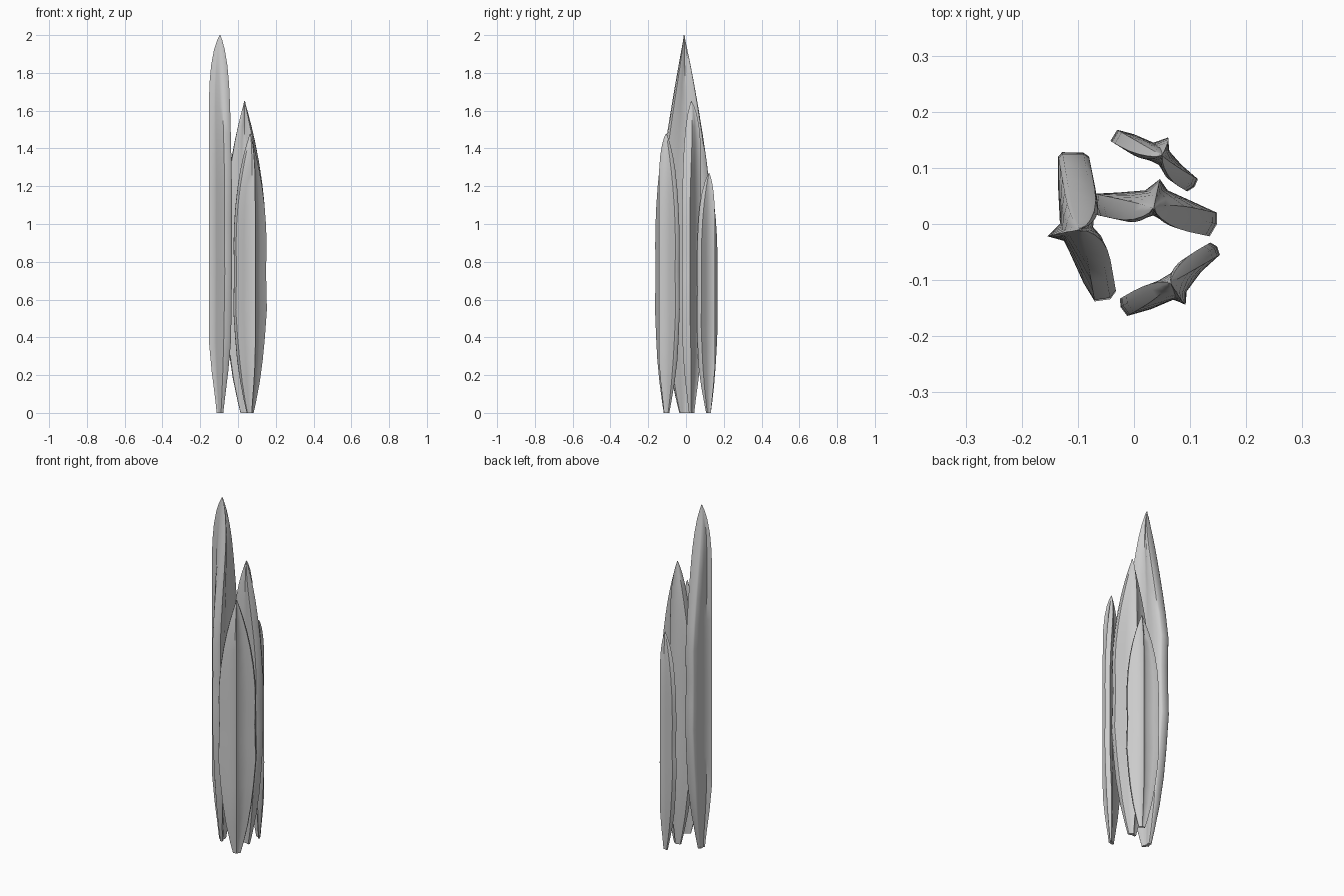
import bpy, bmesh, math
from mathutils import Vector

if "Cube" in bpy.data.objects:
    bpy.data.objects.remove(bpy.data.objects["Cube"])

grey = bpy.data.materials.new("pale grey")
grey.diffuse_color = (0.6, 0.6, 0.6, 1)
grey.use_nodes = True
grey.node_tree.nodes["Principled BSDF"].inputs["Base Color"].default_value = grey.diffuse_color

# Height fraction, width scale (lower part), depth scale
RINGS = [(0, .2, .3), (.04, .35, .45), (.11, .57, .75), (.19, .75, 1), (.27, .88, 1),
         (.37, 1, 1), (.44, .97, 1), (.51, .95, 1), (.6, .98, 1), (.67, 1, 1), (.74, 1, 1),
         (.81, 1, 1), (.87, 1, .95), (.92, 1, .8), (.96, 1, .55), (.985, 1, .28), (1, 1, .03)]


def blade(name, height, centre, angle, taper, outline):
    """Loft a folded leaf section upwards, scaling it across and along the leaf."""
    bm = bmesh.new()
    c = Vector(centre)
    u = Vector((math.cos(math.radians(angle)), math.sin(math.radians(angle))))
    v = Vector((-u.y, u.x))
    rings = []
    for t, w, d in RINGS:
        if t > .6:                                   # pointed upper part
            w = max(.98 * (1 - ((t - .6) / .4) ** taper), .02)
        ring = []
        for p in outline:
            o = Vector(p) - c
            q = c + u * o.dot(u) * w + v * o.dot(v) * d
            ring.append(bm.verts.new((q.x, q.y, t * height)))
        rings.append(ring)
    n = len(outline)
    for a, b in zip(rings, rings[1:]):
        for i in range(n):
            j = (i + 1) % n
            bm.faces.new((a[i], a[j], b[j], b[i]))
    bm.faces.new(rings[0])
    bm.faces.new(rings[-1])
    bmesh.ops.recalc_face_normals(bm, faces=bm.faces)
    me = bpy.data.meshes.new(name)
    bm.to_mesh(me)
    bm.free()
    me.materials.append(grey)
    ob = bpy.data.objects.new(name, me)
    bpy.context.collection.objects.link(ob)
    bpy.context.view_layer.objects.active = ob
    ob.select_set(True)
    bpy.ops.object.shade_smooth_by_angle(angle=math.radians(50))
    ob.select_set(False)


# Each outline runs around the folded section: one arm, ridge, other arm, inner fold
blade("tall_leaf", 2.0, (-.095, -.01), -80, 1.2, [
    (-.135, .12), (-.128, .128), (-.09, .127), (-.08, .12), (-.07, .07), (-.074, .03),
    (-.073, -.005), (-.052, -.05), (-.032, -.12), (-.042, -.134), (-.07, -.138),
    (-.09, -.105), (-.115, -.05), (-.125, -.03), (-.154, -.022), (-.132, .0), (-.135, .06)])
blade("middle_leaf", 1.65, (.035, .028), -12, 1.7, [
    (-.073, .035), (-.07, .054), (-.03, .056), (.02, .06), (.046, .08), (.06, .06),
    (.1, .042), (.148, .02), (.148, .0), (.135, -.022), (.1, -.012), (.06, .005),
    (.035, .015), (.01, .012), (-.03, .008), (-.066, .016)])
blade("front_leaf", 1.48, (.065, -.105), 30, 2.0, [
    (-.025, -.133), (-.024, -.148), (-.012, -.164), (.03, -.152), (.07, -.135),
    (.092, -.143), (.094, -.12), (.12, -.085), (.153, -.055), (.148, -.04),
    (.136, -.033), (.1, -.056), (.07, -.085), (.04, -.103), (.01, -.117)])
blade("back_leaf", 1.27, (.05, .122), -30, 2.4, [
    (-.042, .148), (-.03, .168), (.0, .16), (.035, .145), (.06, .154), (.063, .13),
    (.085, .105), (.114, .08), (.108, .066), (.095, .058), (.07, .075), (.045, .105),
    (.025, .115), (-.01, .128)])
